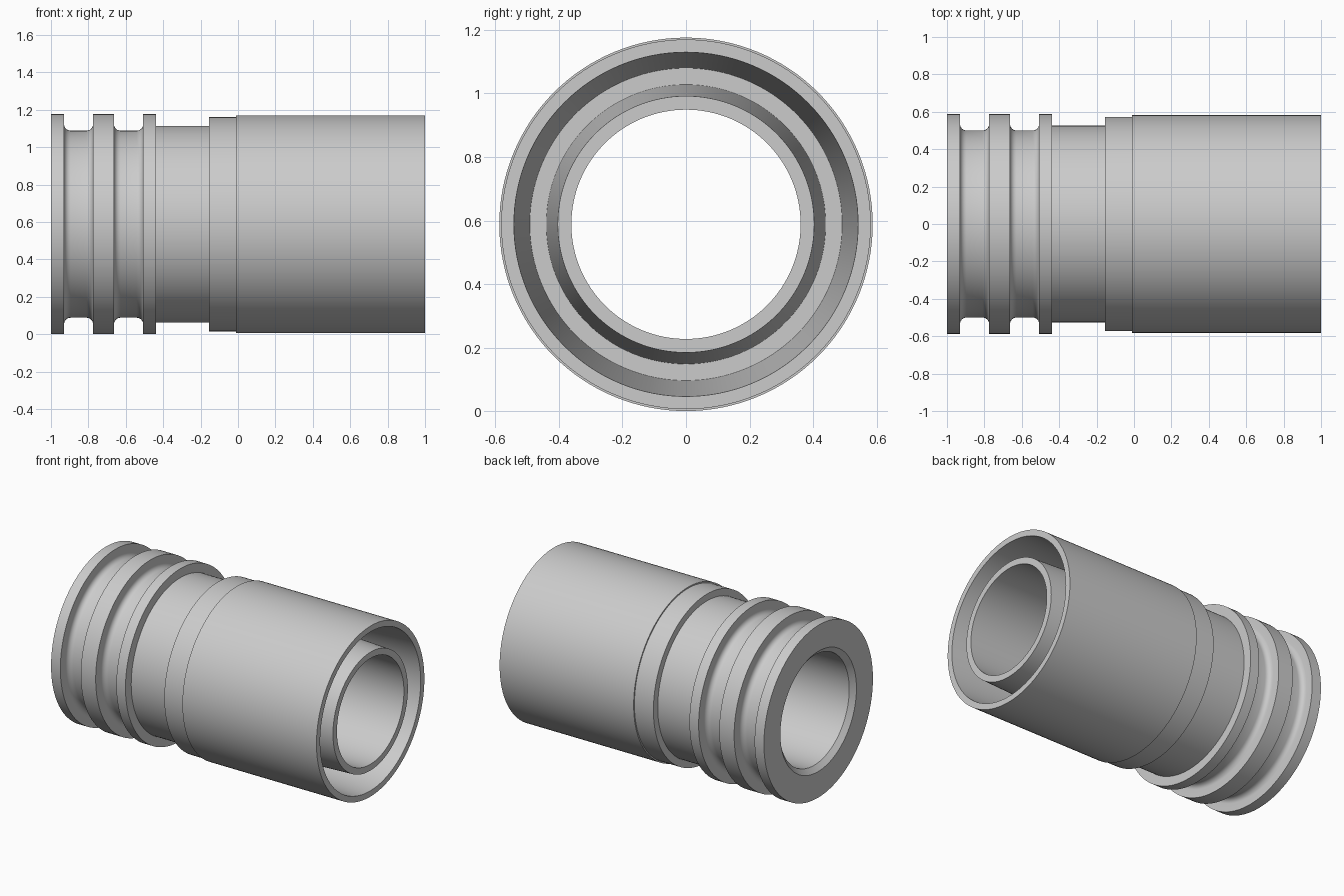
import bpy
import bmesh
import math

if "Cube" in bpy.data.objects:
    bpy.data.objects.remove(bpy.data.objects["Cube"])

AXIS_Z = 0.588
SEGMENTS = 128

grey = bpy.data.materials.new("light grey")
grey.diffuse_color = (0.6, 0.6, 0.6, 1.0)
grey.use_nodes = True
grey.node_tree.nodes["Principled BSDF"].inputs["Base Color"].default_value = grey.diffuse_color


def groove(x0, x1, rim, floor, fillet=0.035, steps=6):
    """Square-edged groove with rounded floor corners, as (x, radius) points."""
    pts = [(x0, rim)]
    for i in range(steps + 1):
        a = math.pi / 2 * i / steps
        pts.append((x0 + fillet * (1 - math.cos(a)), floor + fillet * (1 - math.sin(a))))
    for i in range(steps + 1):
        a = math.pi / 2 * (1 - i / steps)
        pts.append((x1 - fillet * (1 - math.cos(a)), floor + fillet * (1 - math.sin(a))))
    return pts + [(x1, rim)]


def lathe(name, profile):
    """Revolve a closed (x, radius) profile around the horizontal axis."""
    bm = bmesh.new()
    rings = []
    for x, r in profile:
        rings.append([bm.verts.new((x, r * math.cos(t), AXIS_Z + r * math.sin(t)))
                      for t in (2 * math.pi * k / SEGMENTS for k in range(SEGMENTS))])
    for i, ring in enumerate(rings):
        nxt = rings[(i + 1) % len(rings)]
        for k in range(SEGMENTS):
            j = (k + 1) % SEGMENTS
            bm.faces.new((ring[k], ring[j], nxt[j], nxt[k]))
    bmesh.ops.recalc_face_normals(bm, faces=bm.faces[:])
    mesh = bpy.data.meshes.new(name)
    bm.to_mesh(mesh)
    bm.free()
    obj = bpy.data.objects.new(name, mesh)
    bpy.context.collection.objects.link(obj)
    mesh.materials.append(grey)
    bpy.context.view_layer.objects.active = obj
    obj.select_set(True)
    bpy.ops.object.shade_smooth_by_angle(angle=math.radians(25))
    obj.select_set(False)
    return obj


RIM = 0.588
profile = [(-1.0, 0.41), (-1.0, RIM)]                    # end face
profile += groove(-0.93, -0.775, RIM, 0.50)              # first ring groove
profile += groove(-0.663, -0.507, RIM, 0.50)             # second ring groove
profile += [(-0.438, RIM), (-0.438, 0.526),              # last flange and neck
            (-0.155, 0.526), (-0.155, 0.573),            # collar
            (-0.012, 0.573), (-0.012, 0.582),            # sleeve outside
            (1.0, 0.582), (1.0, 0.542),                  # sleeve end
            (0.05, 0.492), (0.05, 0.44),                 # tapered pocket
            (1.0, 0.404), (1.0, 0.361),                  # inner tube and its end
            (-0.97, 0.375)]                              # bore and entry chamfer
lathe("pipe_connector", profile)
